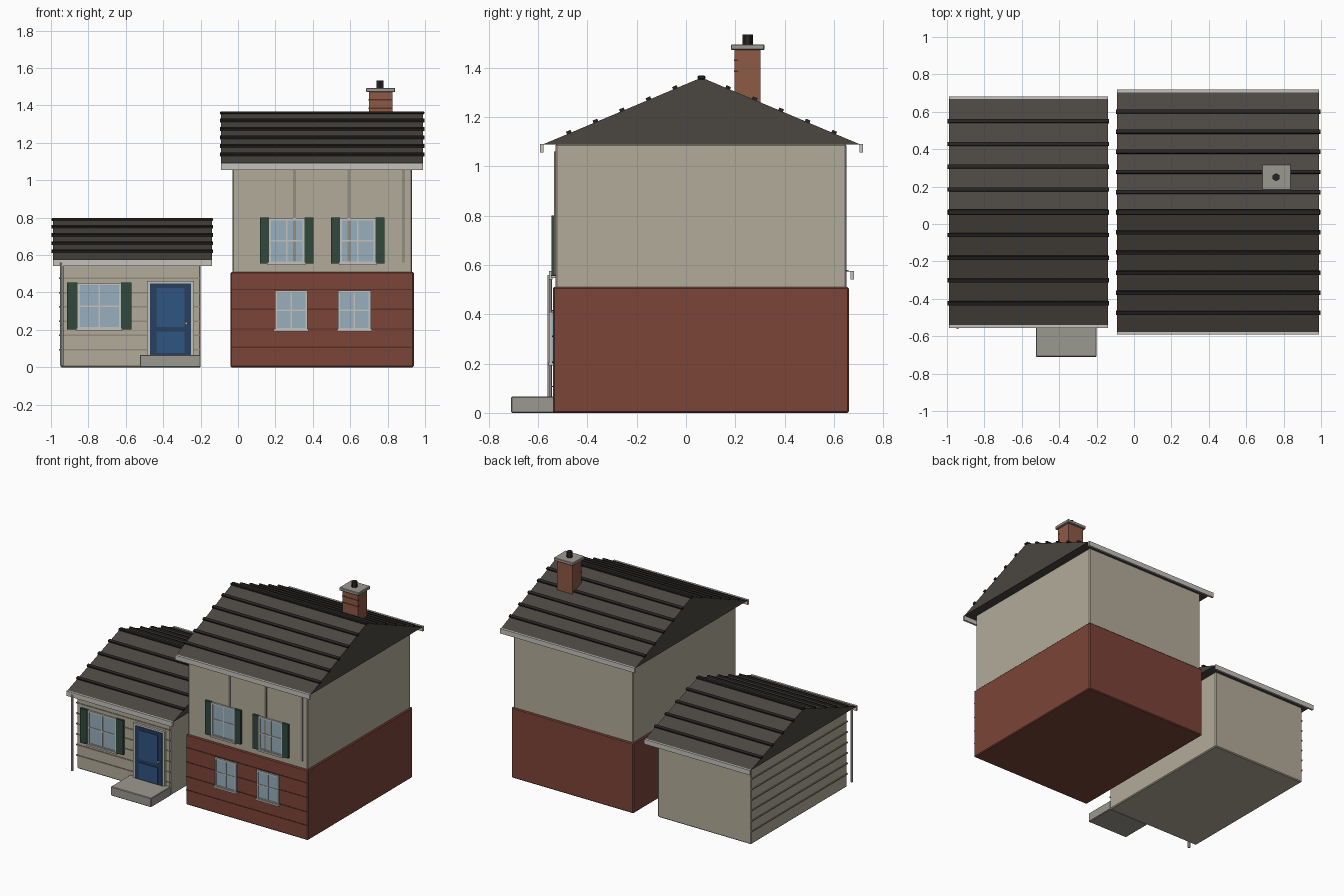
import bpy, math

if "Cube" in bpy.data.objects:
    bpy.data.objects.remove(bpy.data.objects["Cube"])

def mat(name, c):
    m = bpy.data.materials.new(name)
    m.diffuse_color = (*c, 1)
    m.use_nodes = True
    m.node_tree.nodes["Principled BSDF"].inputs["Base Color"].default_value = m.diffuse_color
    return m

BRICK = mat("brick", (0.20, 0.058, 0.04))
MORTAR = mat("dark_brick", (0.10, 0.03, 0.022))
CHIM = mat("chimney_brick", (0.27, 0.10, 0.06))
SIDING = mat("siding", (0.45, 0.41, 0.32))
BOARD = mat("board", (0.30, 0.27, 0.21))
ROOF = mat("roof", (0.07, 0.062, 0.053))
DARK = mat("dark", (0.02, 0.018, 0.017))
TRIM = mat("trim", (0.55, 0.54, 0.51))
GLASS = mat("glass", (0.32, 0.43, 0.52))
GREEN = mat("green", (0.03, 0.065, 0.045))
BLUE = mat("blue", (0.03, 0.09, 0.22))
NAVY = mat("navy", (0.02, 0.05, 0.12))
STONE = mat("stone", (0.33, 0.32, 0.28))
BRASS = mat("brass", (0.5, 0.4, 0.2))

def finish(name, verts, faces, m, bevel=0):
    me = bpy.data.meshes.new(name)
    me.from_pydata(verts, [], faces)
    me.materials.append(m)
    ob = bpy.data.objects.new(name, me)
    bpy.context.collection.objects.link(ob)
    if bevel:
        b = ob.modifiers.new("bevel", 'BEVEL')
        b.width, b.segments = bevel, 1
    return ob

def box(name, x, y, z, m, bevel=0):
    v = [(a, b, c) for a in x for b in y for c in z]
    f = [(0, 1, 3, 2), (4, 6, 7, 5), (0, 4, 5, 1), (2, 3, 7, 6), (0, 2, 6, 4), (1, 5, 7, 3)]
    return finish(name, v, f, m, bevel)

def cylinder(name, loc, r, h, m, sides=8, rot=(0, 0, 0)):
    bpy.ops.mesh.primitive_cylinder_add(vertices=sides, radius=r, depth=h, location=loc, rotation=rot)
    ob = bpy.context.object
    ob.name = name
    ob.data.materials.append(m)
    return ob

YC = 0.063  # ridge line of both roofs

def roof(name, x0, x1, half, eave, peak, rows):
    # solid gable prism
    v = [(x, y, z) for x in (x0, x1)
         for y, z in ((YC - half, eave), (YC + half, eave), (YC, peak))]
    finish(name, v, [(0, 2, 1), (3, 4, 5), (0, 1, 4, 3), (0, 3, 5, 2), (1, 2, 5, 4)], ROOF)
    slope = math.atan2(peak - eave, half)
    # shingle course strips and ridge cap
    for s in (-1, 1):
        for k in range(1, rows):
            ob = box(f"{name}_course", (x0 - .006, x1 + .006), (-.01, .01), (-.007, .007), DARK)
            ob.location = (0, YC + s * half * k / rows, peak - (peak - eave) * k / rows + .004)
            ob.rotation_euler.x = -s * slope
        # gutter
        edge = YC + s * half
        box(f"{name}_gutter", (x0, x1), sorted((edge - s * .004, edge + s * .01)),
            (eave - .032, eave + .003), TRIM)
    box(f"{name}_ridge_cap", (x0 - .006, x1 + .006), (YC - .016, YC + .016),
        (peak - .008, peak + .008), DARK, .004)

def window(name, x0, x1, z0, z1, wall, shutter=0):
    t = .011
    y = (wall - .013, wall + .005)
    box(f"{name}_glass", (x0, x1), (wall - .006, wall + .005), (z0, z1), GLASS)
    for a in ((x0, x0 + t), (x1 - t, x1)):
        box(f"{name}_frame_side", a, y, (z0, z1), TRIM)
    for a in ((z0, z0 + t), (z1 - t, z1)):
        box(f"{name}_frame_rail", (x0, x1), y, a, TRIM)
    xm, zm = (x0 + x1) / 2, (z0 + z1) / 2
    bar = (wall - .010, wall)
    box(f"{name}_muntin_v", (xm - .004, xm + .004), bar, (z0, z1), TRIM)
    box(f"{name}_muntin_h", (x0, x1), bar, (zm - .004, zm + .004), TRIM)
    box(f"{name}_sill", (x0 - .006, x1 + .006), (wall - .018, wall), (z0 - .008, z0 + .004), TRIM)
    if shutter:
        for a in ((x0 - shutter, x0), (x1, x1 + shutter)):
            box(f"{name}_shutter", a, (wall - .016, wall), (z0, z1 + .003), GREEN)

# large house
box("brick_storey", (-.04, .94), (-.54, .66), (0, .51), BRICK, .006)
box("upper_storey", (-.03, .93), (-.53, .65), (.50, 1.09), SIDING, .006)
for z in (.107, .205, .31, .415):
    box("brick_course", (-.036, .936), (-.543, -.53), (z - .003, z + .003), MORTAR)
for x in (.303, .594, .886):
    box("wall_batten", (x - .008, x + .008), (-.536, -.52), (.56, 1.06), BOARD)
for x in (.165, .545):
    window("upper_window", x, x + .19, .555, .797, -.53, .048)
for x in (.197, .535):
    window("lower_window", x, x + .175, .20, .41, -.54)
roof("large_roof", -.09, .99, .645, 1.088, 1.36, 6)

# chimney
box("chimney", (.70, .825), (.197, .303), (1.2, 1.475), CHIM)
for z in (1.385, 1.43):
    box("chimney_course", (.698, .827), (.195, .21), (z - .003, z + .003), MORTAR)
box("chimney_cap", (.685, .84), (.182, .318), (1.472, 1.494), STONE, .003)
cylinder("chimney_pot", (.76, .25, 1.512), .021, .045, DARK, 6)

# small house
box("small_house_body", (-.95, -.20), (-.49, .61), (0, .575), SIDING, .006)
for i in range(7):
    z = .095 + .076 * i
    box("front_clapboard", (-.95, -.20), (-.494, -.48), (z - .004, z + .004), BOARD)
    box("side_clapboard", (-.956, -.94), (-.49, .61), (z - .004, z + .004), BOARD)
window("small_house_window", -.857, -.626, .203, .45, -.49, .057)
roof("small_roof", -.99, -.14, .608, .573, .79, 5)
cylinder("downpipe", (-.943, -.553, .285), .009, .55, TRIM, 8)

# door and step
box("door_frame", (-.487, -.235), (-.506, -.48), (.01, .46), TRIM)
box("door", (-.470, -.252), (-.511, -.48), (.06, .447), NAVY)
box("door_upper_panel", (-.437, -.285), (-.516, -.50), (.215, .425), BLUE)
box("door_lower_panel", (-.437, -.285), (-.516, -.50), (.075, .19), BLUE)
cylinder("door_knob", (-.277, -.52, .235), .008, .02, BRASS, 8, (math.pi / 2, 0, 0))
box("door_step", (-.525, -.20), (-.71, -.485), (0, .066), STONE, .004)
